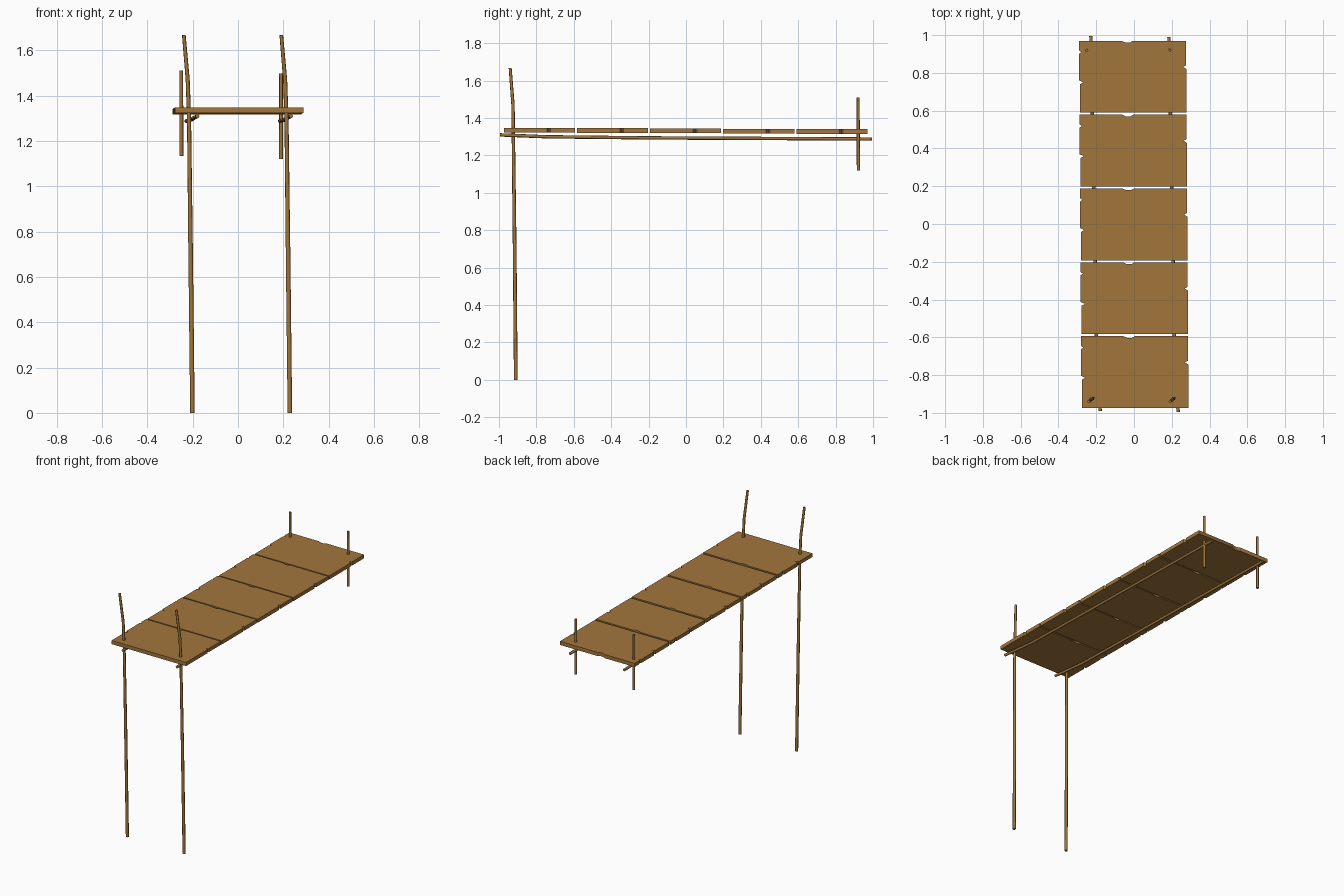
import bpy, bmesh, math
from mathutils import Vector

if "Cube" in bpy.data.objects:
    bpy.data.objects.remove(bpy.data.objects["Cube"])

wood = bpy.data.materials.new("brown wood")
wood.diffuse_color = (0.36, 0.18, 0.045, 1)
wood.use_nodes = True
wood.node_tree.nodes["Principled BSDF"].inputs["Base Color"].default_value = wood.diffuse_color


def finish(bm, name):
    bmesh.ops.recalc_face_normals(bm, faces=bm.faces[:])
    me = bpy.data.meshes.new(name)
    bm.to_mesh(me)
    bm.free()
    me.materials.append(wood)
    ob = bpy.data.objects.new(name, me)
    bpy.context.collection.objects.link(ob)
    bpy.ops.object.select_all(action='DESELECT')
    ob.select_set(True)
    bpy.context.view_layer.objects.active = ob
    bpy.ops.object.shade_smooth_by_angle(angle=math.radians(50))
    return ob


def pole(name, points, radii, sides=8):
    """Bent round pole through the given points."""
    pts = [Vector(p) for p in points]
    bm = bmesh.new()
    rings = []
    for i, p in enumerate(pts):
        d = (pts[min(i + 1, len(pts) - 1)] - pts[max(i - 1, 0)]).normalized()
        u = d.cross(Vector((1, 0, 0))).normalized()
        v = d.cross(u)
        rings.append([bm.verts.new(p + radii[i] * (
            u * math.cos(2 * math.pi * k / sides) + v * math.sin(2 * math.pi * k / sides)))
            for k in range(sides)])
    for a, b in zip(rings, rings[1:]):
        for k in range(sides):
            j = (k + 1) % sides
            bm.faces.new((a[k], a[j], b[j], b[k]))
    bm.faces.new(rings[0])
    bm.faces.new(rings[-1])
    finish(bm, name)


# Plank outline, with chipped notches in the edges (relative to plank centre)
OUTLINE = [(-0.280, -0.19), (0.284, -0.19), (0.284, 0.040), (0.266, 0.052),
           (0.282, 0.060), (0.282, 0.19), (0.0, 0.19), (-0.015, 0.181),
           (-0.040, 0.181), (-0.060, 0.19), (-0.284, 0.19), (-0.284, 0.138),
           (-0.272, 0.130), (-0.284, 0.122), (-0.284, -0.020), (-0.262, -0.030),
           (-0.280, -0.040)]


def plank(name, cx, cy, z, thick=0.025):
    bm = bmesh.new()
    f = bm.faces.new([bm.verts.new((cx + x, cy + y, z)) for x, y in OUTLINE])
    ext = bmesh.ops.extrude_face_region(bm, geom=[f])
    verts = [g for g in ext["geom"] if isinstance(g, bmesh.types.BMVert)]
    bmesh.ops.translate(bm, verts=verts, vec=(0, 0, thick))
    finish(bm, name)


# Deck of five planks, drifting slightly sideways and down towards the back
for i in range(5):
    plank(f"deck_plank_{i + 1}", 0.004 - 0.0025 * i, -0.784 + 0.391 * i, 1.323 - 0.0018 * i)

# Left and right copies of rails and posts
for side, rail_dx, post_dx, back_x, dz in (("left", 0, 0, -0.25, 0.0),
                                           ("right", 0.413, 0.43, 0.19, -0.013)):
    # under-deck rail
    s = -0.99 if side == "right" else -0.985
    pole(f"{side}_rail",
         [(-0.179 + rail_dx, s - 0.005, 1.310), (-0.197 + rail_dx, -0.75, 1.300),
          (-0.206 + rail_dx, -0.2, 1.294), (-0.228 + rail_dx, s + 1.98, 1.288)],
         [0.009, 0.009, 0.009, 0.009])
    # tall front post with a bent top
    pole(f"{side}_front_post",
         [(-0.201 + post_dx, -0.91, 0.0), (-0.209 + post_dx, -0.916, 0.7),
          (-0.216 + post_dx, -0.923, 1.30), (-0.222 + post_dx, -0.925, 1.47),
          (-0.239 + post_dx, -0.94, 1.667)],
         [0.010, 0.010, 0.009, 0.009, 0.008])
    # short hanging back post
    pole(f"{side}_back_post",
         [(back_x, 0.922, 1.133 + dz), (back_x, 0.92, 1.51 + dz)], [0.009, 0.008])
